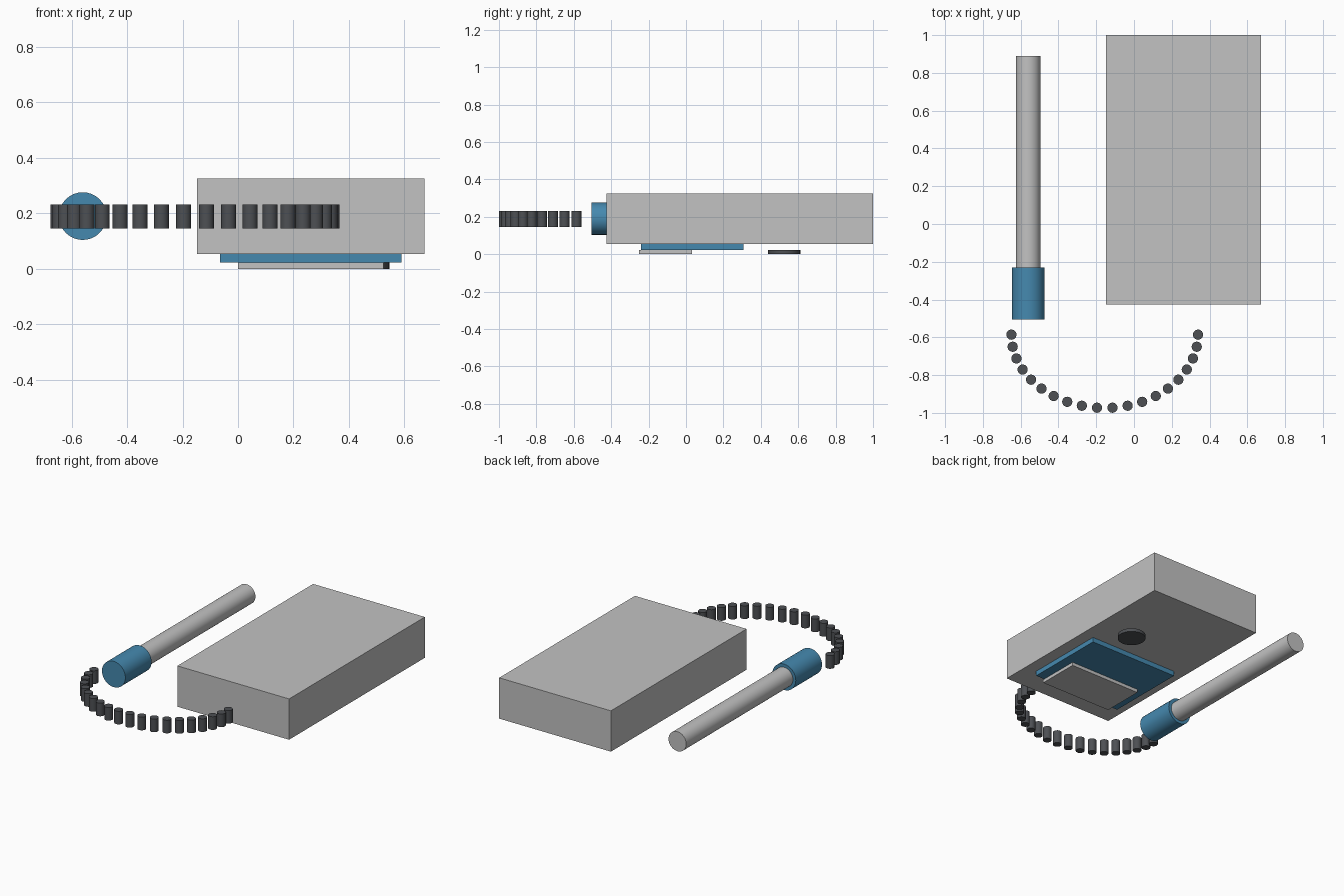
import bpy, math
from mathutils import Vector

cube = bpy.data.objects.get("Cube")
if cube:
    bpy.data.objects.remove(cube, do_unlink=True)


def material(name, rgb):
    m = bpy.data.materials.new(name)
    m.use_nodes = True
    colour = (*rgb, 1)
    m.diffuse_color = colour
    m.node_tree.nodes["Principled BSDF"].inputs["Base Color"].default_value = colour
    return m


grey = material("light grey", (0.54, 0.54, 0.54))
blue = material("blue", (0.06, 0.25, 0.43))
dark = material("charcoal", (0.075, 0.08, 0.088))


def box(name, low, high, mat):
    low, high = Vector(low), Vector(high)
    bpy.ops.mesh.primitive_cube_add(size=1, location=(low + high) / 2)
    ob = bpy.context.object
    ob.name = name
    ob.scale = high - low
    bpy.ops.object.transform_apply(location=False, rotation=False, scale=True)
    ob.data.materials.append(mat)


def cylinder(name, start, end, radius, mat, sides=32):
    start, end = Vector(start), Vector(end)
    axis = end - start
    bpy.ops.mesh.primitive_cylinder_add(vertices=sides, radius=radius, depth=axis.length,
                                        location=(start + end) / 2)
    ob = bpy.context.object
    ob.name = name
    ob.rotation_euler = axis.to_track_quat('Z', 'Y').to_euler()
    bpy.ops.object.shade_smooth_by_angle(angle=math.radians(35))
    ob.data.materials.append(mat)


# Main case with its underside plates and button
box("case", (-0.148, -0.425, 0.054), (0.673, 1.0, 0.325), grey)
box("screen", (-0.065, -0.24, 0.022), (0.59, 0.308, 0.054), blue)
box("label_plate", (0, -0.25, 0), (0.525, 0.033, 0.022), grey)
cylinder("button", (0.46, 0.525, 0), (0.46, 0.525, 0.022), 0.086, dark)

# Wand beside the case
cylinder("wand_rod", (-0.56, -0.23, 0.19), (-0.56, 0.89, 0.19), 0.065, grey)
cylinder("wand_grip", (-0.56, -0.505, 0.19), (-0.56, -0.23, 0.19), 0.086, blue)

# Cord: a half ellipse of upright links
LINKS = 20
for i in range(LINKS):
    a = math.pi * i / (LINKS - 1)
    x, y = -0.155 + 0.494 * math.cos(a), -0.586 - 0.388 * math.sin(a)
    cylinder(f"cord_link_{i + 1}", (x, y, 0.145), (x, y, 0.232), 0.027, dark, 24)
